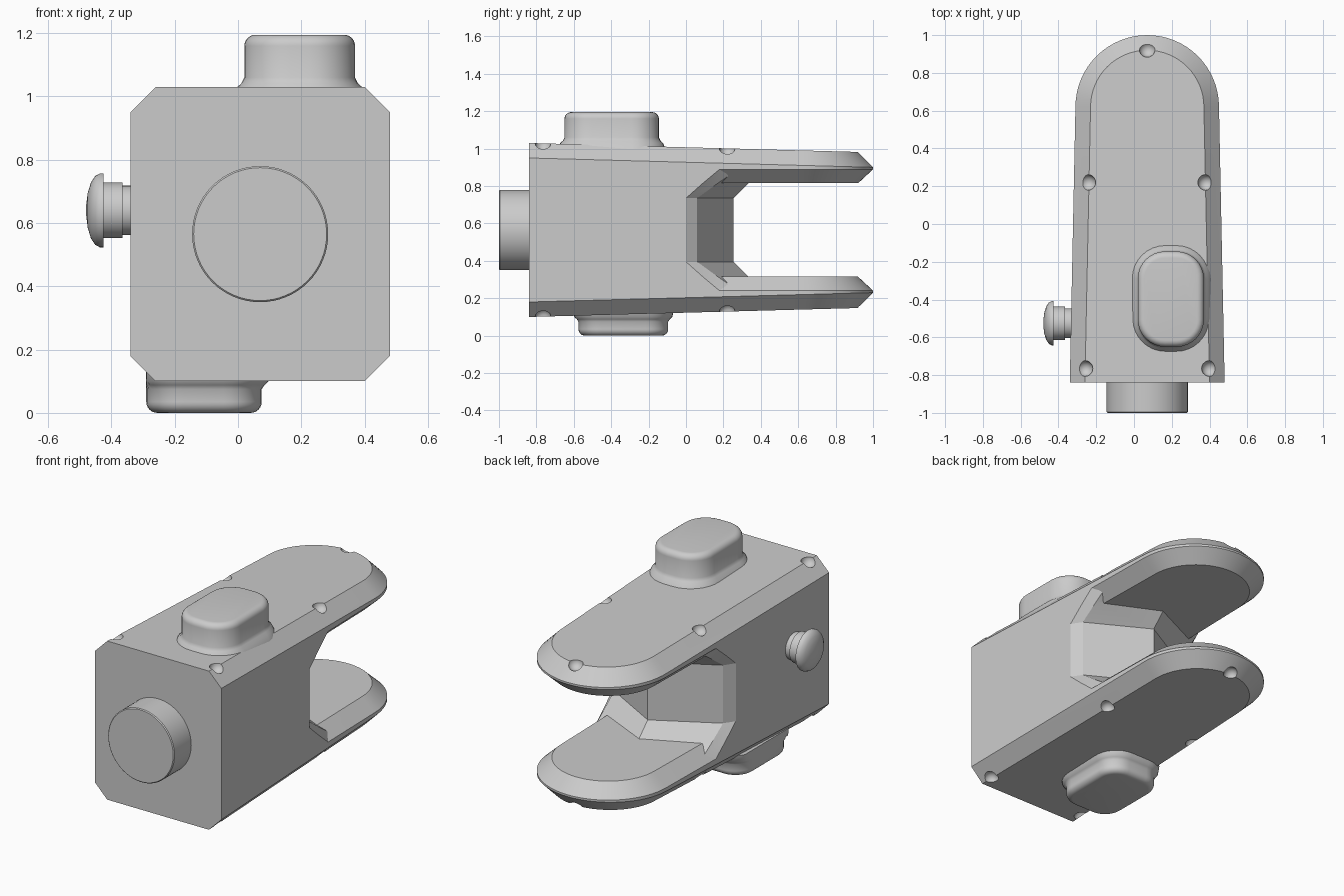
import bpy, bmesh, math
from mathutils import Vector, Matrix

if "Cube" in bpy.data.objects:
    bpy.data.objects.remove(bpy.data.objects["Cube"])

CX, CZ = 0.07, 0.565          # centre of the housing in x and z
FRONT = -0.84

grey = bpy.data.materials.new("plain_grey")
grey.diffuse_color = (0.6, 0.6, 0.6, 1)
grey.use_nodes = True
grey.node_tree.nodes["Principled BSDF"].inputs["Base Color"].default_value = grey.diffuse_color


def finish(name, bm, angle=35):
    bmesh.ops.recalc_face_normals(bm, faces=bm.faces)
    me = bpy.data.meshes.new(name)
    bm.to_mesh(me)
    bm.free()
    me.materials.append(grey)
    ob = bpy.data.objects.new(name, me)
    bpy.context.collection.objects.link(ob)
    smooth(ob, angle)
    return ob


def smooth(ob, angle):
    bpy.ops.object.select_all(action='DESELECT')
    ob.select_set(True)
    bpy.context.view_layer.objects.active = ob
    bpy.ops.object.shade_smooth_by_angle(angle=math.radians(angle))


def loft(name, rings, angle=35):
    """Closed solid through rings with equal point counts."""
    bm = bmesh.new()
    rows = [[bm.verts.new(p) for p in r] for r in rings]
    n = len(rows[0])
    for a, b in zip(rows, rows[1:]):
        for i in range(n):
            j = (i + 1) % n
            bm.faces.new((a[i], a[j], b[j], b[i]))
    bm.faces.new(rows[0])
    bm.faces.new(rows[-1])
    return finish(name, bm, angle)


def boolean(ob, other, op):
    mod = ob.modifiers.new(op, 'BOOLEAN')
    mod.object, mod.operation, mod.solver = other, op, 'EXACT'
    bpy.context.view_layer.objects.active = ob
    bpy.ops.object.modifier_apply(modifier=mod.name)
    bpy.data.objects.remove(other)


def half_width(y):
    return 0.41 - 0.03 * (y - FRONT) / 1.46


def edge_z(y):
    return 0.95 - 0.05 * (y - FRONT) / 1.84


# Fork plates: tapered plan with a round end and bevelled rim
def plate_ring(inset, z_of):
    pts = [(-half_width(FRONT) + inset, FRONT), (half_width(FRONT) - inset, FRONT)]
    for i in range(33):
        a = math.pi * i / 32
        r = 0.38 - inset
        pts.append((r * math.cos(a), 0.62 + r * math.sin(a)))
    return [(CX + x, y, z_of(y)) for x, y in pts]


def flip(ring):
    return [(x, y, 2 * CZ - z) for x, y, z in ring]


plate = [plate_ring(0.08, lambda y: edge_z(y) + 0.08), plate_ring(0, edge_z),
         plate_ring(0, lambda y: 0.889), plate_ring(0.08, lambda y: 0.815)]
upper_fork = loft("upper_fork", plate)
lower_fork = loft("lower_fork", [flip(r) for r in plate])


# Rear block with a wedge-shaped wall between the forks
def block_ring(z, y_side, y_corner, y_apex):
    w0, w1 = half_width(FRONT), half_width(y_side)
    pts = [(-w0, FRONT), (w0, FRONT), (w1, y_side), (w1 - 0.04, y_corner),
           (0, y_apex), (0.04 - w1, y_corner), (-w1, y_side)]
    return [(CX + x, y, z) for x, y in pts]


upper = [block_ring(0.735, 0, 0.06, 0.255), block_ring(0.815, 0.09, 0.17, 0.335),
         block_ring(0.89, 0.18, 0.28, 0.41)]
housing = loft("housing", [flip(r) for r in reversed(upper)] + upper)
boolean(housing, upper_fork, 'UNION')
boolean(housing, lower_fork, 'UNION')

# Round screw recesses along both bevelled rims
bm = bmesh.new()
for x, y in ((-0.245, 0.22), (0.38, 0.22), (0.07, 0.925), (-0.26, -0.765), (0.4, -0.765)):
    top = edge_z(y) + 0.08
    for z in (top, 2 * CZ - top):
        bmesh.ops.create_uvsphere(bm, u_segments=20, v_segments=12, radius=0.042,
                                  matrix=Matrix.Translation((x, y, z)))
recesses = finish("screw_recesses", bm)
recesses.hide_render = True
boolean(housing, recesses, 'DIFFERENCE')
smooth(housing, 22)


# Rounded pads on the top and underside
def pad(name, x0, x1, y0, y1, radius, levels, x_min=-9):
    rings = []
    for z, off in levels:
        r = radius + off
        ring = []
        corners = ((x1 - radius, y1 - radius), (x0 + radius, y1 - radius),
                   (x0 + radius, y0 + radius), (x1 - radius, y0 + radius))
        for k, (cx, cy) in enumerate(corners):
            for i in range(9):
                a = math.pi / 2 * (k + i / 8)
                ring.append((max(x_min, cx + r * math.cos(a)), cy + r * math.sin(a), z))
        rings.append(ring)
    return loft(name, rings, 40)


def rounded_edge(z_end, direction, r=0.035):
    return [(z_end - direction * r * (1 - math.sin(a)), -r * (1 - math.cos(a)))
            for a in (math.pi / 2 * i / 6 for i in range(7))]


pad("top_pad", 0.02, 0.37, -0.65, -0.145, 0.145,
    [(0.99, 0.04), (1.03, 0.022), (1.042, 0.009), (1.06, 0.0)] + rounded_edge(1.195, 1))
pad("bottom_pad", -0.29, 0.075, -0.575, -0.095, 0.12,
    [(0.14, 0.03), (0.1, 0.022), (0.088, 0.009), (0.075, 0.0)] + rounded_edge(0.0, -1),
    x_min=-0.29)


# Turned parts: profile of (distance along axis, radius)
def turned(name, origin, axis, profile, segments=48):
    axis = Vector(axis)
    up = Vector((0, 0, 1))
    side = axis.cross(up)
    rings = []
    for d, r in profile:
        ring = []
        for i in range(segments):
            a = 2 * math.pi * i / segments
            ring.append(Vector(origin) + axis * d + (side * math.cos(a) + up * math.sin(a)) * r)
        rings.append(ring)
    return loft(name, rings, 35)


turned("front_boss", (CX, FRONT, CZ), (0, -1, 0),
       [(-0.02, 0.215), (0.155, 0.215), (0.16, 0.21)], 64)
turned("side_knob", (-0.33, -0.525, 0.64), (-1, 0, 0),
       [(-0.02, 0.078), (0.035, 0.078), (0.035, 0.088), (0.095, 0.088), (0.095, 0.117),
        (0.106, 0.117), (0.121, 0.109), (0.135, 0.088), (0.145, 0.055), (0.15, 0.015)])
